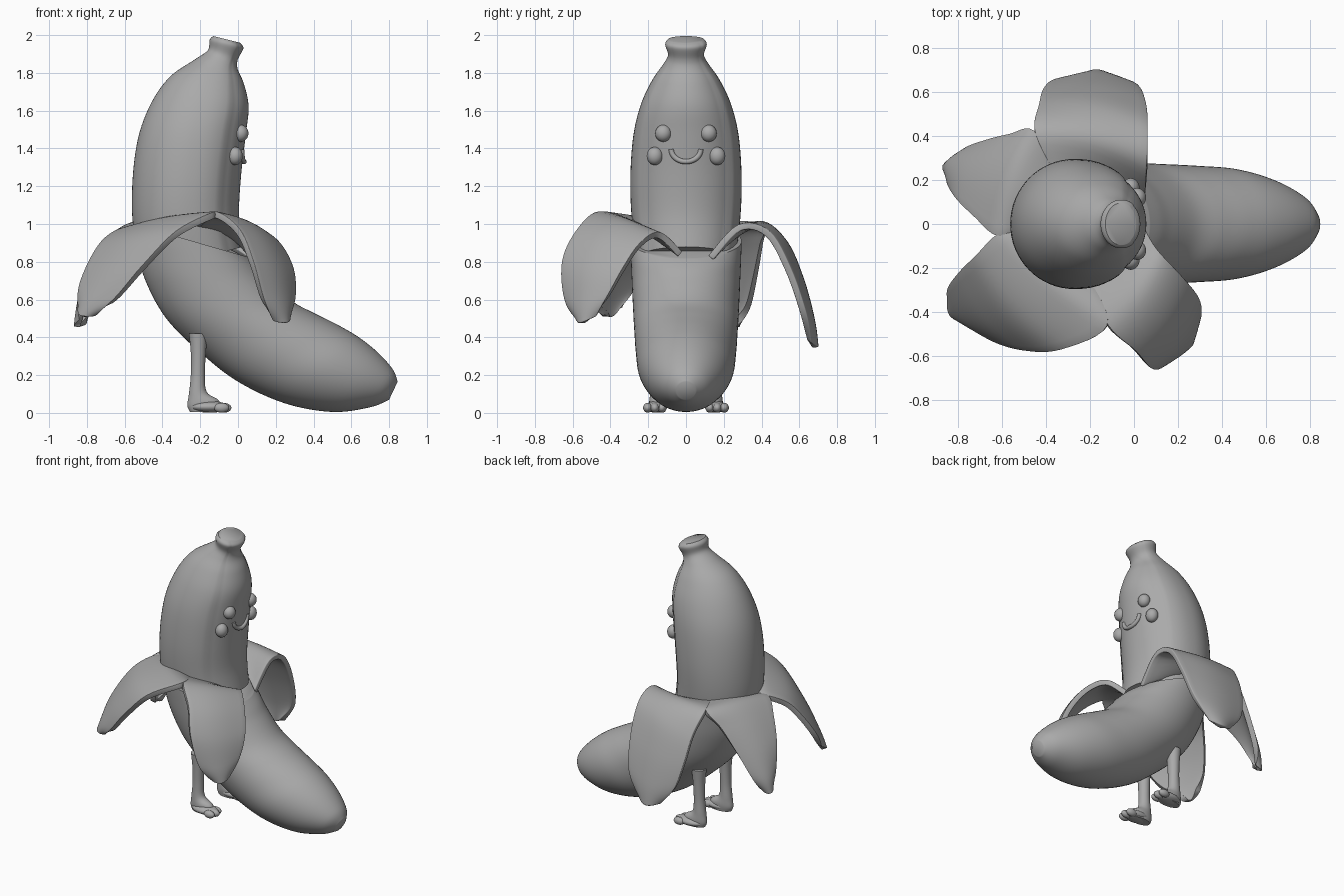
import bpy, bmesh, math
from mathutils import Vector

cube = bpy.data.objects.get("Cube")
if cube:
    bpy.data.objects.remove(cube, do_unlink=True)

grey = bpy.data.materials.new("plain grey")
grey.use_nodes = True
grey.diffuse_color = (0.4, 0.4, 0.4, 1)
grey.node_tree.nodes["Principled BSDF"].inputs["Base Color"].default_value = (0.4, 0.4, 0.4, 1)


def spline(pts, steps):
    """Smooth path through points of any dimension."""
    out = []
    n = len(pts)
    for i in range(n - 1):
        a, b, c, d = (pts[max(0, min(n - 1, i + k))] for k in (-1, 0, 1, 2))
        for s in range(steps):
            t = s / steps
            out.append([q + 0.5 * t * (r - p + t * (2 * p - 5 * q + 4 * r - e + t * (3 * (q - r) + e - p)))
                        for p, q, r, e in zip(a, b, c, d)])
    out.append(list(pts[-1]))
    return out


def grid_object(name, rows, closed, caps=False):
    """Skin a grid of points, optionally closed around and capped."""
    bm = bmesh.new()
    vs = [[bm.verts.new(p) for p in row] for row in rows]
    n = len(rows[0])
    for r, s in zip(vs, vs[1:]):
        for j in range(n if closed else n - 1):
            k = (j + 1) % n
            bm.faces.new((r[j], r[k], s[k], s[j]))
    if caps:
        bm.faces.new(vs[0])
        bm.faces.new(vs[-1])
    bmesh.ops.recalc_face_normals(bm, faces=bm.faces)
    mesh = bpy.data.meshes.new(name)
    bm.to_mesh(mesh)
    bm.free()
    ob = bpy.data.objects.new(name, mesh)
    bpy.context.collection.objects.link(ob)
    return finish(ob)


def finish(ob):
    ob.data.materials.append(grey)
    bpy.ops.object.select_all(action='DESELECT')
    ob.select_set(True)
    bpy.context.view_layer.objects.active = ob
    bpy.ops.object.shade_smooth_by_angle(angle=math.radians(50))
    return ob


def loft(name, rings, y=0, panel=False, sides=64, steps=6):
    """Rings are back x, back z, front x, front z, half width."""
    rows = []
    for bx, bz, fx, fz, w in spline(rings, steps):
        row = []
        for j in range(sides):
            a = math.tau * j / sides
            c, s = math.cos(a), math.sin(a)
            if panel and c > 0:
                c = c ** 0.85
                if c > 0.66:        # slightly sunken front panel
                    c, s = c * 0.985, s * 0.955
            row.append(((bx + fx) / 2 + c * (fx - bx) / 2, y + s * w,
                        (bz + fz) / 2 + c * (fz - bz) / 2))
        rows.append(row)
    return grid_object(name, rows, True, True)


def ball(name, loc, scale):
    bpy.ops.mesh.primitive_uv_sphere_add(segments=24, ring_count=16, radius=1, location=loc)
    ob = bpy.context.object
    ob.name = name
    ob.scale = scale
    return finish(ob)


# Fruit with its stem
loft("fruit_and_stem", [
    (-.13, 1.995, .01, 1.96, .095), (-.15, 1.975, .03, 1.93, .11),
    (-.16, 1.92, 0, 1.87, .095), (-.23, 1.87, 0, 1.82, .12),
    (-.36, 1.78, .035, 1.74, .18), (-.46, 1.64, .06, 1.62, .24),
    (-.53, 1.45, .045, 1.47, .28), (-.56, 1.2, .02, 1.25, .295),
    (-.55, .95, .01, 1.05, .285), (-.48, .75, .03, .88, .26)], panel=True)

# Closed lower peel
loft("lower_peel", [
    (-.555, 1, .07, .82, .295), (-.54, .88, .12, .77, .292),
    (-.49, .7, .18, .7, .287), (-.38, .5, .29, .59, .28),
    (-.2, .32, .41, .525, .273), (0, .165, .53, .465, .265),
    (.25, .05, .64, .4, .25), (.5, .005, .74, .32, .2),
    (.7, .03, .82, .23, .125), (.8, .07, .845, .165, .05)])

# Hanging peel flaps: each has two edges running from the body to the tip
SIDE = [(-.2, -.27, 1), (-.12, -.46, 1.05)]
REAR = [(-.53, -.03, .96), (-.62, -.05, .96)]
FAR = [(-.38, .26, .98), (-.45, .42, .99)]
flaps = {
    "front_flap": (
        SIDE + [(0, -.57, .96), (.07, -.645, .8), (.13, -.63, .6), (.19, -.56, .5)],
        [(.05, -.03, .84), (.12, -.14, .94), (.21, -.24, .89), (.28, -.33, .76), (.29, -.41, .62), (.26, -.48, .52)]),
    "rear_right_flap": (
        SIDE + [(-.32, -.56, .95), (-.5, -.56, .77), (-.65, -.51, .6), (-.76, -.43, .53)],
        REAR + [(-.71, -.14, .9), (-.78, -.21, .79), (-.83, -.28, .66), (-.83, -.34, .56)]),
    "rear_left_flap": (
        REAR + [(-.71, .03, .88), (-.79, .11, .75), (-.83, .18, .6), (-.83, .22, .5)],
        FAR + [(-.55, .4, .9), (-.66, .37, .74), (-.76, .33, .57), (-.81, .27, .48)]),
    "left_flap": (
        FAR + [(-.43, .53, .86), (-.41, .6, .68), (-.36, .64, .5), (-.25, .65, .38)],
        [(.05, .13, .82), (.06, .28, .98), (.06, .43, .95), (.05, .54, .76), (.01, .62, .53), (-.1, .65, .38)]),
}
for name, (left, right) in flaps.items():
    rows = []
    pairs = list(zip(spline(left, 6), spline(right, 6)))
    for i, (p, q) in enumerate(pairs):
        p, q = Vector(p), Vector(q)
        mid = (p + q) / 2
        out = Vector((mid.x + .27, mid.y, 0)).normalized()
        bulge = out * 0.035 + Vector((0, 0, 0.025 - 0.06 * i / len(pairs)))
        rows.append([p.lerp(q, k / 12) + bulge * math.sin(math.pi * k / 12) for k in range(13)])
    flap = grid_object(name, rows, False)
    solid = flap.modifiers.new("thickness", 'SOLIDIFY')
    solid.thickness = 0.035
    solid.offset = 0
    bevel = flap.modifiers.new("soft_edge", 'BEVEL')
    bevel.width = 0.012
    bevel.segments = 3
    bevel.angle_limit = math.radians(50)

# Face, legs and feet, one of each per side
for side, s in (("left", 1), ("right", -1)):
    ball(side + "_eye", (.015, s * .12, 1.48), (.04, .043, .045))
    ball(side + "_cheek", (-.015, s * .165, 1.36), (.04, .043, .048))
    y = s * .15
    loft(side + "_leg", [
        (-.26, .42, -.16, .42, .05), (-.25, .32, -.17, .32, .042),
        (-.25, .2, -.175, .2, .037), (-.26, .1, -.165, .11, .04),
        (-.268, .04, -.1, .065, .045), (-.255, .006, -.09, .006, .04)], y, sides=24)
    ball(side + "_foot", (-.15, y + s * .008, .032), (.1, .058, .031))
    for k in (-1, 0, 1):
        ball(side + "_toe", (-.075 - .012 * abs(k), y + s * .015 + k * .038, .027), (.04, .024, .026))

# Smile
curve = bpy.data.curves.new("smile", 'CURVE')
curve.dimensions = '3D'
curve.bevel_depth = 0.014
curve.bevel_resolution = 3
curve.use_fill_caps = True
line = curve.splines.new('POLY')
line.points.add(16)
for k, pt in enumerate(line.points):
    a = math.pi * k / 16
    pt.co = (.032 - .012 * abs(math.cos(a)), -.078 * math.cos(a), 1.395 - .065 * math.sin(a), 1)
smile = bpy.data.objects.new("smile", curve)
bpy.context.collection.objects.link(smile)
curve.materials.append(grey)
